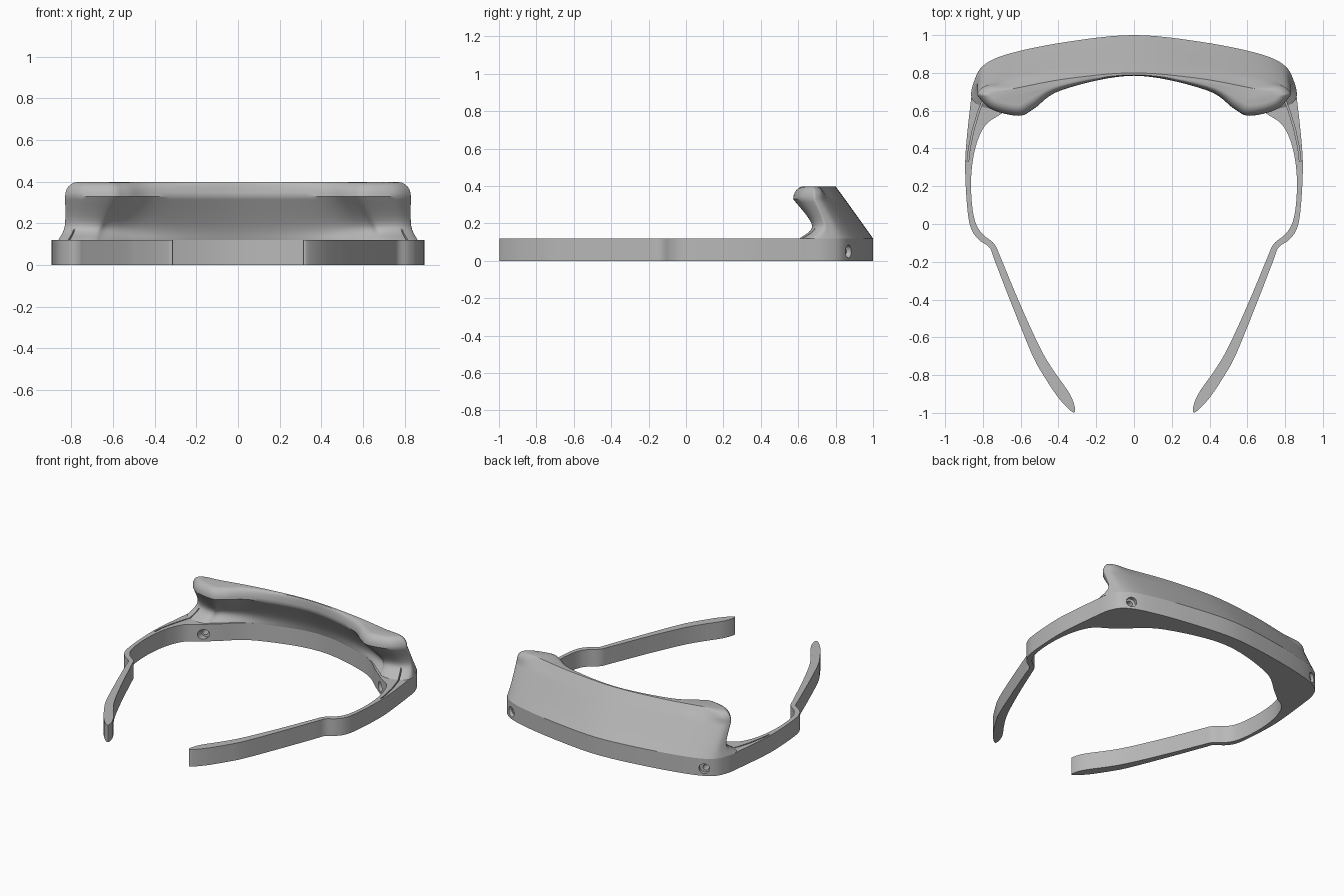
import bpy, bmesh, math
from mathutils import Vector

cube = bpy.data.objects.get("Cube")
if cube:
    bpy.data.objects.remove(cube)

grey = bpy.data.materials.new("matte grey")
grey.use_nodes = True
colour = (0.48, 0.48, 0.48, 1)
grey.diffuse_color = colour
grey.node_tree.nodes["Principled BSDF"].inputs["Base Color"].default_value = colour


def spline(a, b, c, d, t):
    return 0.5 * (2 * b + (c - a) * t + (2 * a - 5 * b + 4 * c - d) * t * t
                  + (3 * b - a - 3 * c + d) * t ** 3)


def outline(half, steps=6):
    """Smooth closed outline from the points of its left half."""
    pts = [Vector(p) for p in half]
    pts += [Vector((-p.x, p.y)) for p in reversed(pts[1:-1])]
    n = len(pts)
    return [spline(pts[i - 1], pts[i], pts[(i + 1) % n], pts[(i + 2) % n], k / steps)
            for i in range(n) for k in range(steps)]


def loft(name, rings):
    """Closed solid through a stack of equal rings, bottom to top."""
    bm = bmesh.new()
    loops = [[bm.verts.new(p) for p in ring] for ring in rings]
    n = len(loops[0])
    for low, high in zip(loops, loops[1:]):
        for i in range(n):
            j = (i + 1) % n
            bm.faces.new((low[i], low[j], high[j], high[i]))
    bm.faces.new(loops[0])
    bm.faces.new(loops[-1])
    bmesh.ops.recalc_face_normals(bm, faces=bm.faces)
    mesh = bpy.data.meshes.new(name)
    bm.to_mesh(mesh)
    bm.free()
    mesh.materials.append(grey)
    obj = bpy.data.objects.new(name, mesh)
    bpy.context.collection.objects.link(obj)
    return obj


def prism(name, pts, z0, z1):
    return loft(name, [[(p[0], p[1], z) for p in pts] for z in (z0, z1)])


# Headband with both spring arms
back = [(0, 1), (.35, .965), (.65, .905), (.79, .845), (.845, .76)]
arm_outside = [(.865, .64), (.89, .4), (.893, .25), (.88, .06), (.86, -.03), (.82, -.085),
               (.765, -.125), (.735, -.2), (.65, -.42), (.54, -.69), (.48, -.8), (.4, -.92), (.33, -.993)]
arm_inside = [(.312, -.98), (.34, -.9), (.43, -.77), (.5, -.65), (.605, -.42), (.705, -.18),
              (.74, -.105), (.8, -.055), (.84, .01), (.86, .13), (.86, .28),
              (.835, .42), (.785, .525), (.7, .585), (.62, .65), (.42, .8), (0, .9)]
band = prism("headband", outline(back + arm_outside + arm_inside), 0, .12)

# Leaning visor shell: base, neck and lip outlines, then a rounded top
base = back + [(.86, .67), (.8, .62), (.7, .61), (.63, .66), (.42, .8), (0, .9)]
neck = [(0, .95), (.35, .915), (.65, .86), (.785, .81), (.825, .76), (.825, .73),
        (.77, .69), (.67, .675), (.61, .71), (.42, .79), (0, .87)]
lip = [(0, .85), (.35, .82), (.65, .77), (.78, .735), (.825, .7), (.82, .67),
       (.75, .605), (.61, .573), (.53, .61), (.38, .71), (0, .785)]
crown = [(0, .8), (.35, .77), (.62, .72), (.72, .7), (.765, .685), (.765, .675),
         (.72, .65), (.62, .63), (.56, .655), (.39, .735), (0, .79)]


def ring_at(half, z):
    return [Vector((p.x, p.y, z)) for p in outline(half)]


keys = [ring_at(base, .12), ring_at(neck, .19), ring_at(lip, .33)]
rings = []
for a, b, c, d in ((0, 0, 1, 2), (0, 1, 2, 2)):
    for k in range(6):
        rings.append([spline(keys[a][i], keys[b][i], keys[c][i], keys[d][i], k / 6)
                      for i in range(len(keys[0]))])
for k in range(7):
    turn = k / 6 * math.pi / 2
    rise, curl = math.sin(turn), 1 - math.cos(turn)
    half = []
    for i, (p, q) in enumerate(zip(lip, crown)):
        half.append(Vector(p).lerp(Vector(q), rise if i < 3 else curl))
    rings.append(ring_at(half, .33 + .068 * rise))
visor = loft("visor_shell", rings)


def rod(name, start, end, radius):
    a, b = Vector(start), Vector(end)
    bpy.ops.mesh.primitive_cylinder_add(vertices=32, radius=radius, depth=(b - a).length,
                                        location=(a + b) / 2)
    obj = bpy.context.object
    obj.name = name
    obj.rotation_euler = (b - a).to_track_quat("Z", "Y").to_euler()
    return obj


def cut(target, cutter):
    cutter.hide_render = True
    cutter.hide_set(True)
    mod = target.modifiers.new(cutter.name, "BOOLEAN")
    mod.operation = "DIFFERENCE"
    mod.solver = "EXACT"
    mod.object = cutter


# Smooth shading before the cuts
for obj in (band, visor):
    bpy.ops.object.select_all(action="DESELECT")
    obj.select_set(True)
    bpy.context.view_layer.objects.active = obj
    bpy.ops.object.shade_smooth_by_angle(angle=math.radians(35))

# Countersunk screw holes and thin slits on both sides
for side, s in (("left", 1), ("right", -1)):
    z = .05
    for name, a, b, r in (("screw_hole", (.79, 1.05), (.66, .45), .02),
                          ("outer_countersink", (.8, 1), (.74, .845), .034),
                          ("inner_countersink", (.66, .47), (.695, .635), .034)):
        cut(band, rod(f"{side}_{name}_cutter", (s * a[0], a[1], z), (s * b[0], b[1], z), r))
    line = [(.79, .69), (.825, .6), (.855, .5), (.876, .4), (.884, .33)]
    strip = [(s * x, y) for x, y in line] + [(s * (x - .008), y) for x, y in reversed(line)]
    slit = prism(f"{side}_slit_cutter", strip, .1, .2)
    cut(band, slit)
    cut(visor, slit)
